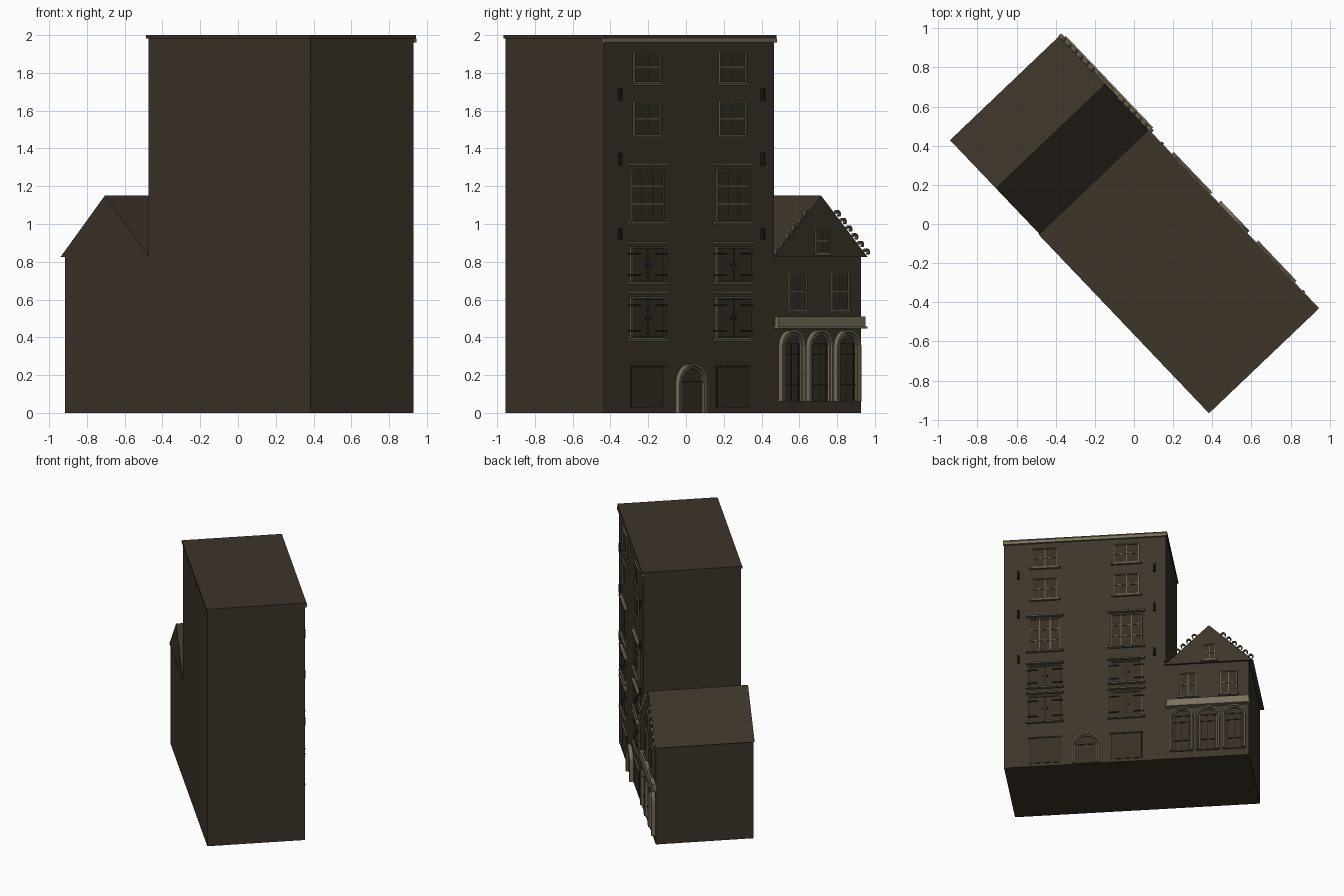
import bpy, bmesh, math
from mathutils import Matrix, Vector

if "Cube" in bpy.data.objects:
    bpy.data.objects.remove(bpy.data.objects["Cube"])

# Local frame: x runs along the street facade, -y points out of it, z is up
PLACE = Matrix.Translation((0.93, -0.435, 0)) @ Matrix.Rotation(math.atan2(0.724, -0.69), 4, 'Z')
TALL, FULL, DEPTH = 1.243, 1.882, 0.755
RIDGE_X = 1.575


def material(name, rgb):
    m = bpy.data.materials.new(name)
    m.diffuse_color = (*rgb, 1)
    m.use_nodes = True
    m.node_tree.nodes["Principled BSDF"].inputs["Base Color"].default_value = m.diffuse_color
    return m


WALL = material("dark_brown_wall", (0.046, 0.035, 0.023))
PANEL = material("deep_brown_panel", (0.038, 0.029, 0.019))
FRAME = material("grey_brown_frame", (0.125, 0.105, 0.070))
STONE = material("pale_stone", (0.195, 0.165, 0.110))
IRON = material("black_iron", (0.012, 0.010, 0.008))


class Part:
    """Collects simple solids into one named object."""

    def __init__(self, name, mat):
        self.name, self.mat, self.bm = name, mat, bmesh.new()

    def prism(self, outline, y0, y1):
        front = [self.bm.verts.new((x, y0, z)) for x, z in outline]
        back = [self.bm.verts.new((x, y1, z)) for x, z in outline]
        self.bm.faces.new(front)
        self.bm.faces.new(back[::-1])
        n = len(front)
        for i in range(n):
            j = (i + 1) % n
            self.bm.faces.new((front[j], front[i], back[i], back[j]))

    def box(self, x0, x1, z0, z1, out, y1=0.0):
        self.prism([(x0, z0), (x1, z0), (x1, z1), (x0, z1)], -out, y1)

    def frame(self, x0, x1, z0, z1, w, out):
        self.box(x0, x0 + w, z0, z1, out)
        self.box(x1 - w, x1, z0, z1, out)
        self.box(x0 + w, x1 - w, z0, z0 + w, out)
        self.box(x0 + w, x1 - w, z1 - w, z1, out)

    def band(self, outer, inner, out, y1=0.0):
        for i in range(len(outer) - 1):
            self.prism([outer[i], outer[i + 1], inner[i + 1], inner[i]], -out, y1)

    def finish(self):
        bmesh.ops.recalc_face_normals(self.bm, faces=self.bm.faces)
        mesh = bpy.data.meshes.new(self.name)
        self.bm.to_mesh(mesh)
        self.bm.free()
        mesh.materials.append(self.mat)
        ob = bpy.data.objects.new(self.name, mesh)
        ob.matrix_world = PLACE
        bpy.context.collection.objects.link(ob)


def arc(cx, cz, r, a0, a1, n=12):
    return [(cx + r * math.cos(a), cz + r * math.sin(a))
            for a in (math.radians(a0 + (a1 - a0) * i / n) for i in range(n + 1))]


def arch_line(cx, z0, spring, r):
    return [(cx + r, z0)] + arc(cx, spring, r, 0, 180) + [(cx - r, z0)]


# Main volumes
tall = Part("tall_house_walls", WALL)
tall.box(0, TALL, 0, 1.985, 0, DEPTH)
tall.finish()
low = Part("low_house_walls", WALL)
low.box(TALL, FULL, 0, 0.825, 0, DEPTH)
low.finish()
flat_roof = Part("flat_roof", WALL)
flat_roof.box(-0.008, TALL + 0.01, 1.983, 2.0, 0.01, DEPTH + 0.008)
flat_roof.finish()
gable = Part("gable_roof", WALL)
gable.prism([(1.235, 0.825), (1.915, 0.825), (RIDGE_X, 1.15)], -0.015, DEPTH + 0.003)
gable.finish()
cornice = Part("tall_house_cornice", STONE)
cornice.box(-0.005, TALL + 0.008, 1.962, 1.983, 0.015)
cornice.finish()

frames = Part("window_frames", FRAME)
panes = Part("window_panes", PANEL)
ledges = Part("sills_and_lintels", FRAME)
iron = Part("iron_fittings", IRON)


def window(cx, z0, z1, width, cols, rows, base=0.0):
    """Framed window with glazing bars, standing off the wall by base."""
    x0, x1 = cx - width / 2, cx + width / 2
    frames.frame(x0, x1, z0, z1, 0.009, base + 0.012)
    panes.box(x0 + 0.009, x1 - 0.009, z0 + 0.009, z1 - 0.009, base + 0.003)
    for i in range(1, cols):
        x = x0 + width * i / cols
        frames.box(x - 0.004, x + 0.004, z0, z1, base + 0.009)
    for j in range(1, rows):
        z = z0 + (z1 - z0) * j / rows
        frames.box(x0, x1, z - 0.0035, z + 0.0035, base + 0.008)


def shutters(cx, z0, z1, width):
    """Pair of closed shutters with strap hinges and a centre latch."""
    x0, x1 = cx - width / 2, cx + width / 2
    frames.frame(x0, x1, z0, z1, 0.009, 0.014)
    for side in (-1, 1):
        a, b = sorted((cx + side * 0.003, cx + side * (width / 2 - 0.012)))
        panes.box(a, b, z0 + 0.012, z1 - 0.012, 0.009)
        for f in (0.2, 0.8):
            z = z0 + (z1 - z0) * f
            a, b = sorted((cx + side * width * 0.22, cx + side * (width / 2 + 0.006)))
            iron.box(a, b, z - 0.004, z + 0.004, 0.017)
        x, z = cx + side * 0.018, (z0 + z1) / 2
        iron.box(x - 0.004, x + 0.004, z - 0.008, z + 0.008, 0.014)
    iron.box(cx - 0.003, cx + 0.003, z0 + 0.01, z1 - 0.01, 0.004)


# Two window columns of the tall house
for cx in (0.315, 0.94):
    for z0, z1 in ((1.745, 1.915), (1.465, 1.65)):
        window(cx, z0, z1, 0.2, 2, 2)
        ledges.box(cx - 0.118, cx + 0.118, z0 - 0.011, z0, 0.02)
    window(cx, 1.01, 1.295, 0.245, 3, 3)
    for z0, z1 in ((0.69, 0.882), (0.39, 0.615)):
        shutters(cx, z0, z1, 0.255)
    for z in (1.0, 1.31, 0.68, 0.895, 0.378, 0.632):
        ledges.box(cx - 0.142, cx + 0.142, z, z + 0.012, 0.028)
    # Ground-floor panel
    iron.frame(cx - 0.118, cx + 0.118, 0.025, 0.245, 0.004, 0.004)
    panes.box(cx - 0.114, cx + 0.114, 0.029, 0.241, 0.004)
    ledges.box(cx - 0.128, cx + 0.128, 0.245, 0.252, 0.014)

# Wall anchors
for x in (0.11, 1.155):
    for z in (1.655, 1.31, 0.915):
        iron.box(x - 0.008, x + 0.008, z, z + 0.065, 0.02)

# Arched entrance
door_x = 0.63
surround = Part("entrance_surround", STONE)
surround.band(arch_line(door_x, 0, 0.155, 0.105), arch_line(door_x, 0, 0.155, 0.094), 0.03)
surround.band(arch_line(door_x, 0, 0.155, 0.089), arch_line(door_x, 0, 0.155, 0.08), 0.022)
surround.finish()
door = Part("entrance_door", PANEL)
door.prism(arch_line(door_x, 0, 0.155, 0.094), -0.008, 0)
door.finish()
iron.box(door_x - 0.08, door_x + 0.08, 0.162, 0.168, 0.012)

# Low house windows
for cx in (1.415, 1.725):
    window(cx, 0.54, 0.745, 0.135, 2, 2)
    ledges.box(cx - 0.078, cx + 0.078, 0.528, 0.54, 0.022)
window(RIDGE_X + 0.005, 0.842, 0.98, 0.1, 2, 2, 0.015)
ledges.box(RIDGE_X - 0.058, RIDGE_X + 0.068, 0.832, 0.842, 0.03)

# Shopfront band
band = Part("shopfront_band", STONE)
band.box(1.25, 1.885, 0.458, 0.51, 0.03)
band.box(1.245, 1.892, 0.446, 0.458, 0.038)
band.finish()

# Three shopfront arches with barred double doors
arches = Part("shopfront_arches", STONE)
shop_doors = Part("shopfront_doors", PANEL)
for cx in (1.365, 1.567, 1.768):
    for r, w, out in ((0.087, 0.011, 0.03), (0.07, 0.009, 0.022)):
        arches.band(arch_line(cx, 0.06, 0.352, r), arch_line(cx, 0.06, 0.352, r - w), out)
    shop_doors.prism(arch_line(cx, 0.06, 0.352, 0.078), -0.008, 0)
    for z in (0.365, 0.31, 0.15):
        iron.box(cx - 0.06, cx + 0.06, z - 0.004, z + 0.004, 0.012)
    for x in (cx - 0.05, cx, cx + 0.05):
        iron.box(x - 0.002, x + 0.002, 0.065, 0.365, 0.01)
arches.finish()
shop_doors.finish()

# Scroll ornaments along both gable slopes
scrolls = Part("gable_scrolls", FRAME)
for side in (-1, 1):
    for i in range(6):
        f = 0.06 + 0.125 * i
        x = RIDGE_X + side * 0.34 * (1 - f) + side * 0.004
        z = 0.825 + 0.325 * f + 0.006
        start = -40 if side > 0 else 0
        scrolls.band(arc(x, z, 0.02, start, start + 220, 8),
                     arc(x, z, 0.012, start, start + 220, 8), 0.03, -0.01)
scrolls.finish()

for part in (frames, panes, ledges, iron):
    part.finish()
